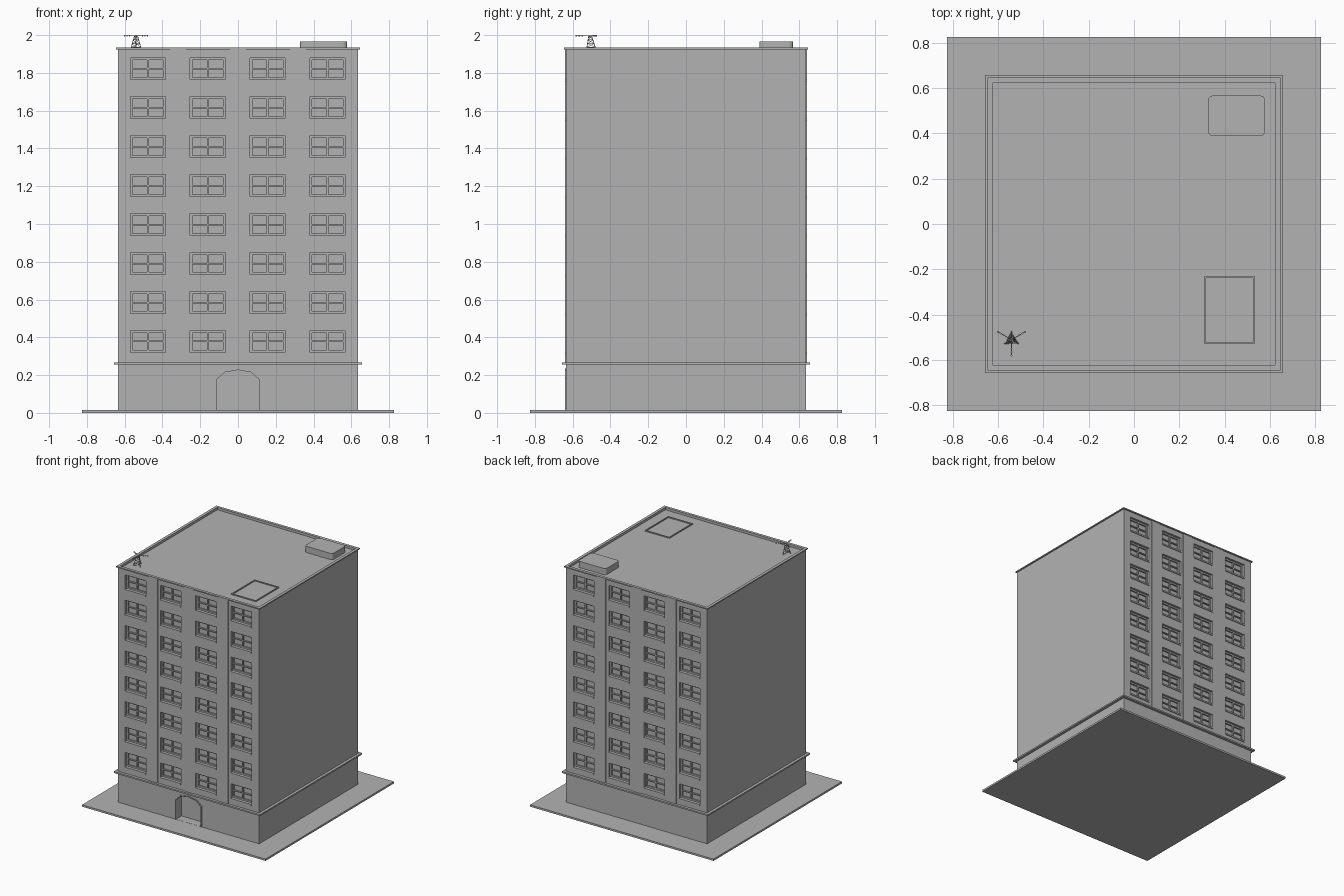
import bpy, bmesh, math
from mathutils import Vector, Matrix

cube = bpy.data.objects.get("Cube")
if cube:
    bpy.data.objects.remove(cube, do_unlink=True)

# One plain grey
grey = bpy.data.materials.new("concrete_grey")
grey.use_nodes = True
grey.diffuse_color = (0.45, 0.45, 0.45, 1)
grey.node_tree.nodes["Principled BSDF"].inputs["Base Color"].default_value = (0.45, 0.45, 0.45, 1)


def add_box(bm, x0, x1, y0, y1, z0, z1):
    size = Matrix.Diagonal((x1 - x0, y1 - y0, z1 - z0, 1))
    mid = Matrix.Translation(((x0 + x1) / 2, (y0 + y1) / 2, (z0 + z1) / 2))
    return bmesh.ops.create_cube(bm, size=1, matrix=mid @ size)["verts"]


def add_ring(bm, outer, inner, z0, z1):
    """Square band with an open middle."""
    for s in (-1, 1):
        a, b = sorted((s * outer, s * inner))
        add_box(bm, -outer, outer, a, b, z0, z1)
        add_box(bm, a, b, -inner, inner, z0, z1)


def add_rod(bm, start, end, radius):
    a, b = Vector(start), Vector(end)
    turn = (b - a).to_track_quat('Z', 'Y').to_matrix().to_4x4()
    bmesh.ops.create_cone(bm, cap_ends=True, segments=6, radius1=radius, radius2=radius,
                          depth=(b - a).length, matrix=Matrix.Translation((a + b) / 2) @ turn)


def add_profile(bm, points, y0, y1):
    """Extrude an x/z outline along y."""
    face = bm.faces.new([bm.verts.new((x, y0, z)) for x, z in points])
    new = bmesh.ops.extrude_face_region(bm, geom=[face])["geom"]
    bmesh.ops.translate(bm, vec=(0, y1 - y0, 0),
                        verts=[v for v in new if isinstance(v, bmesh.types.BMVert)])


def finish(bm, name):
    bmesh.ops.recalc_face_normals(bm, faces=bm.faces[:])
    mesh = bpy.data.meshes.new(name)
    bm.to_mesh(mesh)
    bm.free()
    mesh.materials.append(grey)
    obj = bpy.data.objects.new(name, mesh)
    bpy.context.collection.objects.link(obj)
    return obj


HALF, ROOF, SLAB = 0.635, 1.915, 0.015
COLUMNS = [-0.477 + 0.317 * i for i in range(4)]
ROWS = [0.378 + 0.2063 * i for i in range(8)]
W, H, DEPTH = 0.093, 0.058, 0.03

# Pavement
bm = bmesh.new()
add_box(bm, -0.825, 0.825, -0.825, 0.825, 0, SLAB)
finish(bm, "pavement")

# Main block with window and door recesses
bm = bmesh.new()
add_box(bm, -HALF, HALF, -HALF, HALF, SLAB, ROOF)
walls = finish(bm, "walls")


def arch(w, h):
    right = [(w, 0), (w, h - 0.05), (w * 0.62, h - 0.012)]
    return right + [(0, h)] + [(-x, z) for x, z in reversed(right)]


bm = bmesh.new()
for side in (-1, 1):
    y0, y1 = sorted((side * (HALF - DEPTH), side * (HALF + 0.05)))
    for x in COLUMNS:
        for z in ROWS:
            add_box(bm, x - W, x + W, y0, y1, z - H, z + H)
add_profile(bm, [(x, z if z else SLAB + 0.001) for x, z in arch(0.112, 0.227)], -0.7, -HALF + 0.07)
cutter = finish(bm, "recess_cutter")
cutter.hide_render = True
cut = walls.modifiers.new("recesses", 'BOOLEAN')
cut.operation, cut.solver, cut.object = 'DIFFERENCE', 'EXACT', cutter
bpy.context.view_layer.objects.active = walls
bpy.ops.object.modifier_apply(modifier=cut.name)
bpy.data.objects.remove(cutter, do_unlink=True)

# Window frames, sills and wall strips, front and back
frames, sills, strips = bmesh.new(), bmesh.new(), bmesh.new()
for side in (-1, 1):
    def span(a, b):
        return sorted((side * (HALF + a), side * (HALF + b)))
    for x in COLUMNS:
        for z in ROWS:
            f = span(-DEPTH, -0.018)
            t = 0.012
            for s in (-1, 1):
                a, b = sorted((s * W, s * (W - t)))
                add_box(frames, x + a, x + b, *f, z - H, z + H)
                a, b = sorted((s * H, s * (H - t)))
                add_box(frames, x - W + t, x + W - t, *f, z + a, z + b)
            add_box(frames, x - 0.005, x + 0.005, *f, z - H + t, z + H - t)
            add_box(frames, x - W + t, x + W - t, *f, z - 0.004, z + 0.004)
            add_box(sills, x - W, x + W, *span(-0.005, 0.006), z - H - 0.012, z - H)
    for x in (-0.317, 0, 0.317):
        add_box(strips, x - 0.042, x + 0.042, *span(-0.005, 0.005), 0.26, 1.925)
finish(frames, "window_frames")
finish(sills, "window_sills")
finish(strips, "wall_strips")

# Arched door surround
bm = bmesh.new()
outer, inner = arch(0.12, 0.234), arch(0.112, 0.227)
for i in range(len(outer) - 1):
    add_profile(bm, [(x, max(z, SLAB)) for x, z in
                     (outer[i], outer[i + 1], inner[i + 1], inner[i])], -HALF - 0.005, -HALF + 0.07)
finish(bm, "door_surround")

# Ledge above the ground floor, roof edge
bm = bmesh.new()
add_ring(bm, 0.657, HALF - 0.01, 0.255, 0.267)
finish(bm, "ground_floor_ledge")
bm = bmesh.new()
add_ring(bm, HALF, 0.622, ROOF - 0.005, 1.926)
add_ring(bm, 0.645, 0.622, 1.925, 1.934)
finish(bm, "roof_edge")

# Roof hatch rim
bm = bmesh.new()
for x in (0.31, 0.524):
    add_box(bm, x, x + 0.008, -0.53, -0.23, ROOF - 0.002, ROOF + 0.008)
for y in (-0.53, -0.238):
    add_box(bm, 0.31, 0.532, y, y + 0.008, ROOF - 0.002, ROOF + 0.008)
finish(bm, "roof_hatch_rim")

# Roof unit with rounded corners
bm = bmesh.new()
add_box(bm, 0.327, 0.577, 0.388, 0.566, ROOF - 0.002, 1.966)
upright = [e for e in bm.edges if abs(e.verts[0].co.z - e.verts[1].co.z) > 0.01]
bmesh.ops.bevel(bm, geom=upright, offset=0.02, segments=4, profile=0.5, affect='EDGES')
finish(bm, "roof_unit")

# Antenna: tapering three-legged mast with braces and three arms
bm = bmesh.new()
centre = Vector((-0.54, -0.51, 0))


def mast_point(k, z):
    r = 0.036 - 0.026 * (z - ROOF) / (1.995 - ROOF)
    a = math.radians(90 + 120 * k)
    return centre + Vector((r * math.cos(a), r * math.sin(a), z))


levels = [ROOF, 1.935, 1.955, 1.975, 1.995]
for k in range(3):
    add_rod(bm, mast_point(k, ROOF), mast_point(k, 1.995), 0.002)
    for lo, hi in zip(levels, levels[1:]):
        add_rod(bm, mast_point(k, hi), mast_point(k + 1, hi), 0.0012)
        add_rod(bm, mast_point(k, lo), mast_point(k + 1, hi), 0.0012)
    a = math.radians(30 + 120 * k)
    out = Vector((math.cos(a), math.sin(a), 0))
    top = centre + Vector((0, 0, 1.996))
    add_rod(bm, top, top + out * 0.07, 0.002)
    for d in (0.04, 0.055, 0.07):
        tip = top + out * d
        add_rod(bm, tip - Vector((0, 0, 0.004)), tip + Vector((0, 0, 0.004)), 0.004)
finish(bm, "antenna")
